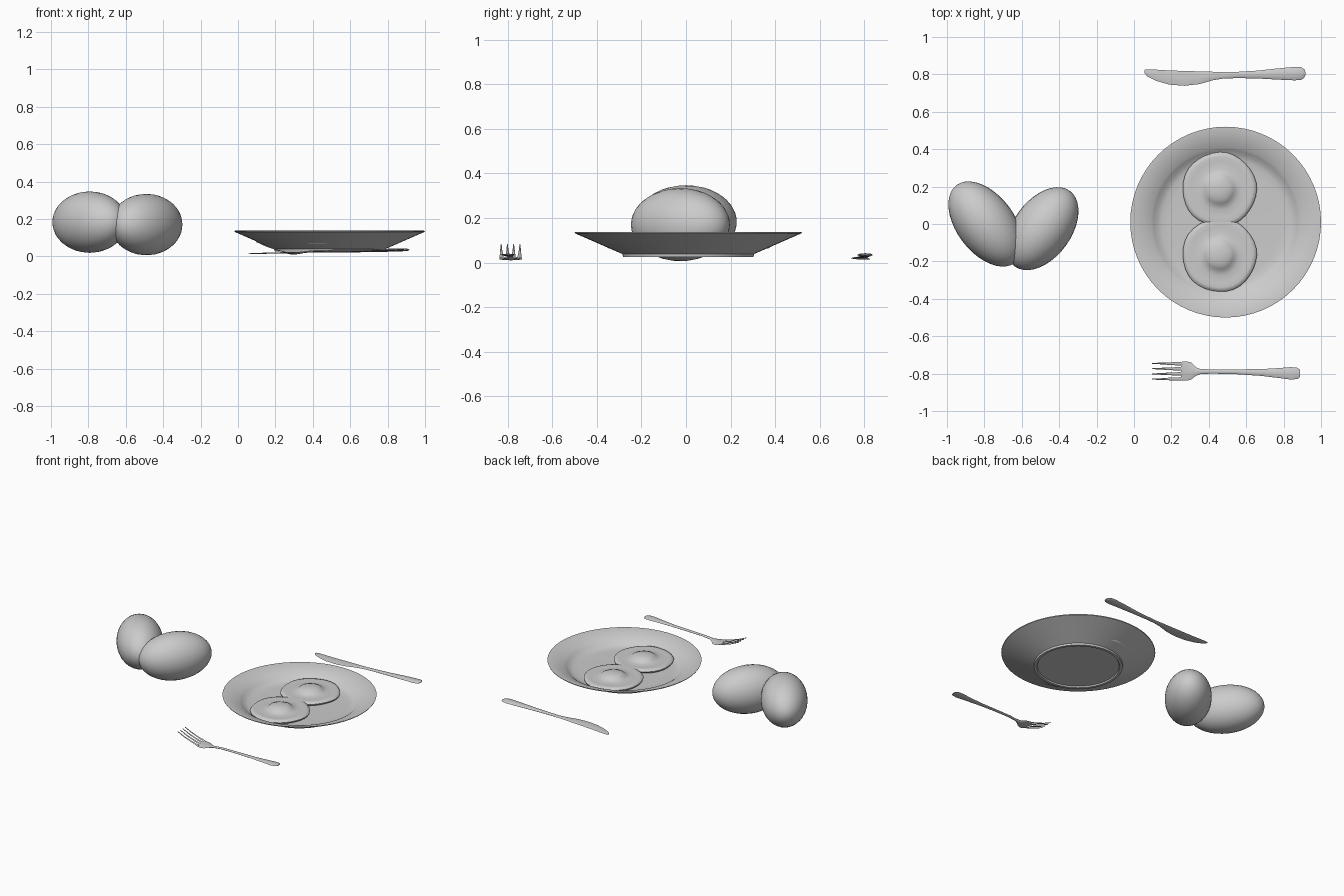
import bpy, bmesh, math
from mathutils import Matrix

grey = bpy.data.materials.new("plain grey")
grey.diffuse_color = (0.6, 0.6, 0.6, 1)


def finish(name, bm, angle=35):
    bmesh.ops.recalc_face_normals(bm, faces=bm.faces[:])
    me = bpy.data.meshes.new(name)
    bm.to_mesh(me)
    bm.free()
    ob = bpy.data.objects.new(name, me)
    bpy.context.collection.objects.link(ob)
    me.materials.append(grey)
    bpy.ops.object.select_all(action='DESELECT')
    ob.select_set(True)
    bpy.context.view_layer.objects.active = ob
    bpy.ops.object.shade_smooth_by_angle(angle=math.radians(angle))
    return ob


def skin(bm, rings, caps=True):
    """Join rings of points with quads."""
    vs = [[bm.verts.new(p) for p in r] for r in rings]
    n = len(vs[0])
    for a, b in zip(vs, vs[1:]):
        for i in range(n):
            j = (i + 1) % n
            bm.faces.new((a[i], a[j], b[j], b[i]))
    if caps:
        bm.faces.new(vs[0])
        bm.faces.new(vs[-1])


def lathe(name, cx, cy, profile, n, wobble=0.0, angle=35):
    bm = bmesh.new()
    rings = []
    for r, z in profile:
        ring = []
        for i in range(n):
            t = math.tau * i / n
            k = r * (1 + wobble * math.sin(5 * t + 1))
            ring.append((cx + k * math.cos(t), cy + k * math.sin(t), z))
        rings.append(ring)
    skin(bm, rings)
    return finish(name, bm, angle)


def bar(bm, stations, n=8):
    """Loft of oval sections: x, low y, high y, middle z, half thickness."""
    rings = []
    for x, y0, y1, z, h in stations:
        yc, w = (y0 + y1) / 2, (y1 - y0) / 2
        rings.append([(x, yc + w * math.cos(math.tau * i / n),
                       z + h * math.sin(math.tau * i / n)) for i in range(n)])
    skin(bm, rings)


# Plate: foot ring, flared underside, rim, shallow well
lathe("plate", 0.49, 0.01, [
    (0.27, 0.034), (0.275, 0.025), (0.293, 0.025), (0.295, 0.038),
    (0.508, 0.131), (0.51, 0.136), (0.505, 0.137), (0.40, 0.098),
    (0.385, 0.088), (0.365, 0.072), (0.34, 0.064), (0.30, 0.062)], 64)

# Fried eggs: white with a rounded border, yolk dome in the middle
for i, y in enumerate((0.185, -0.165)):
    lathe(f"fried_egg_{i + 1}", 0.457, y, [
        (0.18, 0.062), (0.194, 0.07), (0.198, 0.08), (0.19, 0.09), (0.175, 0.093),
        (0.15, 0.09), (0.11, 0.092), (0.085, 0.098), (0.075, 0.108),
        (0.05, 0.118), (0.025, 0.122), (0.005, 0.123)], 32, 0.012, 50)

# Whole eggs leaning against each other
for i, (x, y, z, turn) in enumerate(((-0.793, 0.0, 0.183, 37), (-0.49, -0.025, 0.17, -36))):
    bm = bmesh.new()
    bmesh.ops.create_uvsphere(bm, u_segments=32, v_segments=20, radius=1)
    long = 0.26 if i == 0 else 0.25
    m = (Matrix.Translation((x, y, z)) @ Matrix.Rotation(math.radians(turn), 4, 'Z')
         @ Matrix.Diagonal((0.155, long, 0.164, 1)) @ Matrix.Rotation(math.pi / 2, 4, 'X'))
    bm.transform(m)
    finish(f"whole_egg_{i + 1}", bm, 60)

# Knife: thin curved blade running into a rounded handle
bm = bmesh.new()
bar(bm, [
    (0.055, 0.808, 0.824, 0.014, 0.001), (0.07, 0.79, 0.827, 0.015, 0.002),
    (0.12, 0.765, 0.825, 0.016, 0.003), (0.19, 0.745, 0.821, 0.018, 0.003),
    (0.27, 0.739, 0.818, 0.02, 0.003), (0.35, 0.748, 0.816, 0.022, 0.003),
    (0.42, 0.768, 0.814, 0.024, 0.004), (0.48, 0.778, 0.812, 0.025, 0.005),
    (0.56, 0.780, 0.814, 0.027, 0.006), (0.66, 0.778, 0.820, 0.029, 0.007),
    (0.77, 0.772, 0.832, 0.032, 0.008), (0.86, 0.768, 0.84, 0.034, 0.008),
    (0.895, 0.771, 0.838, 0.035, 0.007), (0.91, 0.782, 0.828, 0.035, 0.005),
    (0.916, 0.795, 0.815, 0.035, 0.002)])
finish("knife", bm)

# Fork: curved head and handle, then four tines sweeping upward
bm = bmesh.new()
bar(bm, [
    (0.25, -0.838, -0.737, 0.021, 0.004), (0.28, -0.838, -0.735, 0.015, 0.004),
    (0.305, -0.832, -0.74, 0.015, 0.005), (0.33, -0.812, -0.765, 0.018, 0.005),
    (0.355, -0.802, -0.776, 0.023, 0.005), (0.42, -0.8, -0.777, 0.029, 0.005),
    (0.55, -0.803, -0.777, 0.031, 0.005), (0.68, -0.812, -0.776, 0.032, 0.005),
    (0.78, -0.824, -0.770, 0.034, 0.005), (0.84, -0.832, -0.765, 0.035, 0.005),
    (0.875, -0.828, -0.769, 0.036, 0.004), (0.888, -0.815, -0.78, 0.036, 0.003)])
for k in range(4):
    y = -0.828 + k * 0.027
    bar(bm, [(x, y - w + s * (k - 1.5), y + w + s * (k - 1.5), z, 0.003)
             for x, w, z, s in ((0.095, 0.002, 0.08, 0.001), (0.15, 0.005, 0.055, 0.001),
                                (0.21, 0.008, 0.034, 0), (0.26, 0.009, 0.02, 0))], 6)
finish("fork", bm)
